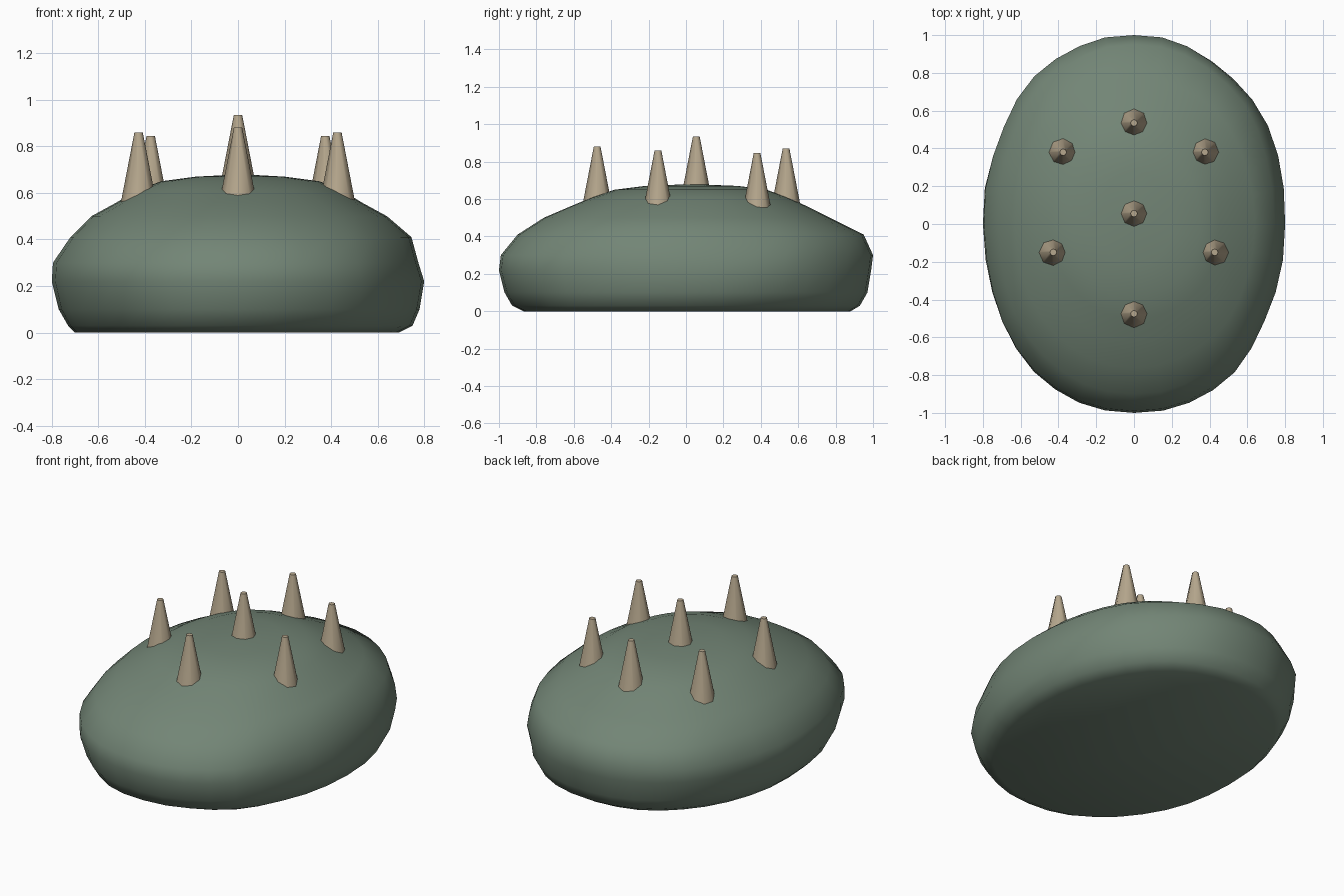
import bpy, bmesh
from math import sin, cos, pi
from mathutils import Vector, noise

if "Cube" in bpy.data.objects:
    bpy.data.objects.remove(bpy.data.objects["Cube"])


def material(name, color):
    m = bpy.data.materials.new(name)
    m.diffuse_color = color
    m.use_nodes = True
    m.node_tree.nodes["Principled BSDF"].inputs["Base Color"].default_value = m.diffuse_color
    return m


def finish(bm, name, mat, angle):
    bmesh.ops.recalc_face_normals(bm, faces=bm.faces)
    me = bpy.data.meshes.new(name)
    bm.to_mesh(me)
    bm.free()
    ob = bpy.data.objects.new(name, me)
    bpy.context.collection.objects.link(ob)
    me.materials.append(mat)
    bpy.ops.object.select_all(action='DESELECT')
    ob.select_set(True)
    bpy.context.view_layer.objects.active = ob
    bpy.ops.object.shade_smooth_by_angle(angle=angle)
    return ob


green = material("mossy_green", (0.17, 0.235, 0.18, 1))
horn = material("horn", (0.47, 0.39, 0.27, 1))

# Body: egg-shaped rings, each (z, right, left, front, back extents)
rings = [
    (0.00, 0.69, 0.70, 0.87, 0.88),
    (0.03, 0.75, 0.73, 0.93, 0.93),
    (0.10, 0.78, 0.77, 0.97, 0.97),
    (0.22, 0.80, 0.80, 1.00, 0.99),
    (0.30, 0.775, 0.795, 0.99, 1.00),
    (0.41, 0.745, 0.72, 0.90, 0.95),
    (0.50, 0.64, 0.63, 0.76, 0.77),
    (0.56, 0.53, 0.52, 0.62, 0.65),
    (0.61, 0.45, 0.44, 0.50, 0.54),
    (0.65, 0.35, 0.33, 0.38, 0.43),
    (0.67, 0.20, 0.18, 0.22, 0.28),
]
N = 36
E = 2 / 2.12
bm = bmesh.new()
loops = []
for z, xr, xl, yf, yb in rings:
    loop = []
    for i in range(N):
        a = 2 * pi * i / N
        c, s = cos(a), sin(a)
        x = abs(c) ** E * (xr if c > 0 else -xl)
        y = abs(s) ** E * (yb if s > 0 else -yf)
        # gentle hand-sculpted unevenness away from the main axes
        k = 1 + 0.025 * noise.noise(Vector((x, y, z)) * 2.6) * abs(sin(2 * a))
        loop.append(bm.verts.new((x * k, y * k, z)))
    loops.append(loop)
for lo, hi in zip(loops, loops[1:]):
    for i in range(N):
        j = (i + 1) % N
        bm.faces.new((lo[i], lo[j], hi[j], hi[i]))
bm.faces.new(loops[0])
crown = bm.verts.new((0.02, 0.03, 0.68))
for i in range(N):
    bm.faces.new((loops[-1][i], loops[-1][(i + 1) % N], crown))
finish(bm, "body", green, 0.9)

# Spikes: eight-sided blunt cones, (x, y, tip height)
spikes = [(0, 0.535, 0.87), (0, 0.055, 0.935), (0, -0.475, 0.88)]
for side in (-1, 1):
    spikes += [(side * 0.375, 0.38, 0.845), (side * 0.427, -0.15, 0.86)]
HEIGHT = 0.32
for n, (x, y, top) in enumerate(spikes, 1):
    bm = bmesh.new()
    bmesh.ops.create_cone(bm, cap_ends=True, segments=8, radius1=0.08,
                          radius2=0.018, depth=HEIGHT)
    bmesh.ops.translate(bm, verts=bm.verts, vec=(x, y, top - HEIGHT / 2))
    finish(bm, f"spike_{n}", horn, 0.9)
